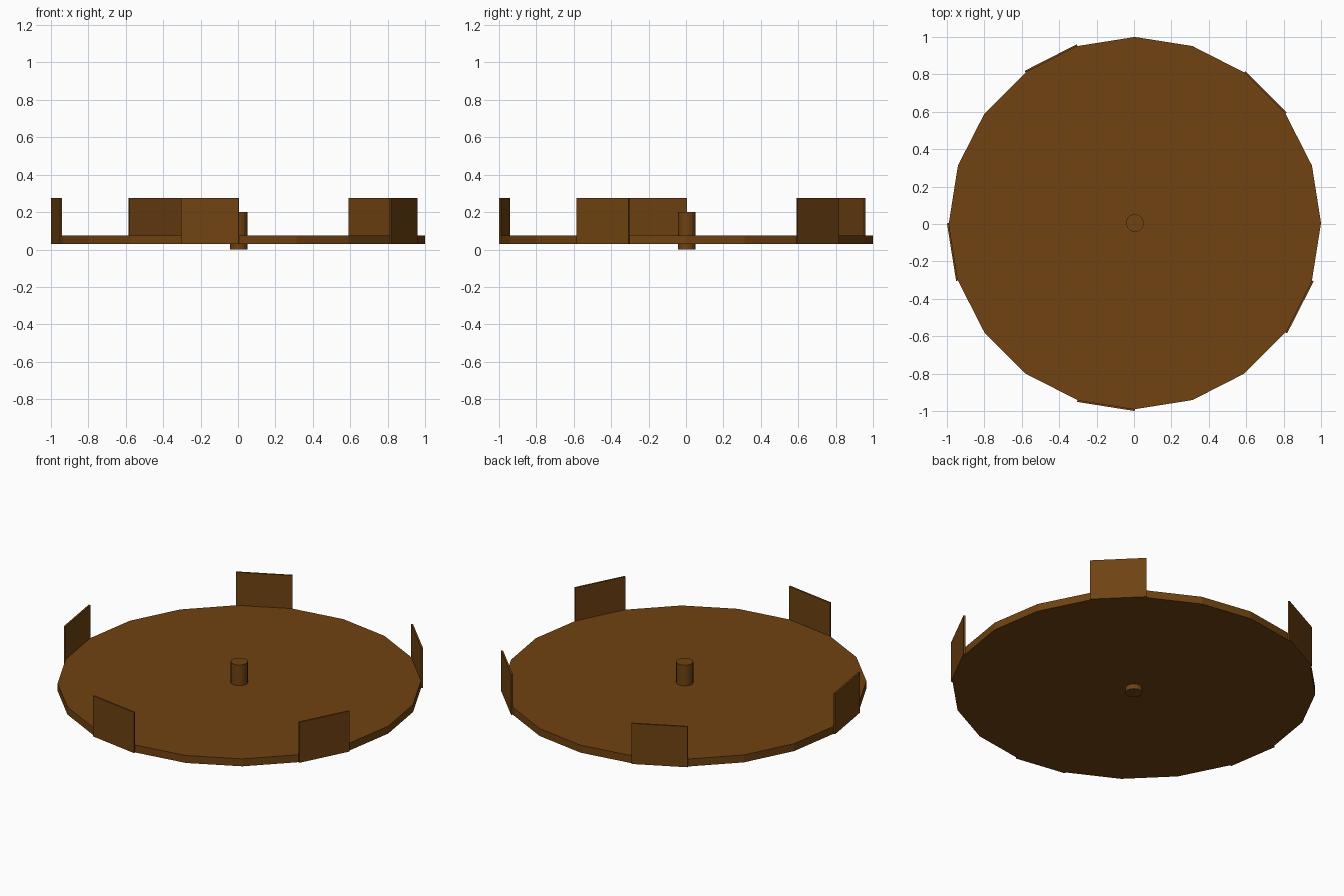
import bpy
from math import cos, radians
from mathutils import Matrix, Vector

cube = bpy.data.objects.get("Cube")
if cube:
    bpy.data.objects.remove(cube, do_unlink=True)

CENTRE = Vector((0.005, 0.005, 0))
RADIUS, SIDES = 0.995, 20
STEP = 360 / SIDES
BOTTOM, DISC_TOP, TAB_TOP = 0.03, 0.075, 0.275
TAB_THICK = 0.01

brown = bpy.data.materials.new("dark brown")
brown.use_nodes = True
colour = (0.16, 0.055, 0.006, 1)
brown.diffuse_color = colour
brown.node_tree.nodes["Principled BSDF"].inputs["Base Color"].default_value = colour


def finish(name):
    obj = bpy.context.object
    obj.name = name
    obj.data.materials.append(brown)
    return obj


def cylinder(name, radius, low, high):
    bpy.ops.mesh.primitive_cylinder_add(
        vertices=SIDES, radius=radius, depth=high - low,
        location=CENTRE + Vector((0, 0, (low + high) / 2)))
    return finish(name)


# Flat disc and central hub
cylinder("disc", RADIUS, BOTTOM, DISC_TOP)
cylinder("hub", 0.047, 0, 0.2)

# Five upright tabs, each lying against one facet of the rim
apothem = RADIUS * cos(radians(STEP / 2))
width = (2 * RADIUS * cos(radians(90 - STEP / 2)))
for i in range(5):
    angle = radians(STEP * (2.5 + 4 * i))
    direction = Vector((cos(angle), cos(angle - radians(90)), 0))
    bpy.ops.mesh.primitive_cube_add(size=1)
    tab = finish(f"rim_tab_{i + 1}")
    tab.data.transform(Matrix.Diagonal((TAB_THICK, width, TAB_TOP - BOTTOM, 1)))
    tab.rotation_euler.z = angle
    tab.location = CENTRE + direction * (apothem + TAB_THICK / 2)
    tab.location.z = (BOTTOM + TAB_TOP) / 2
